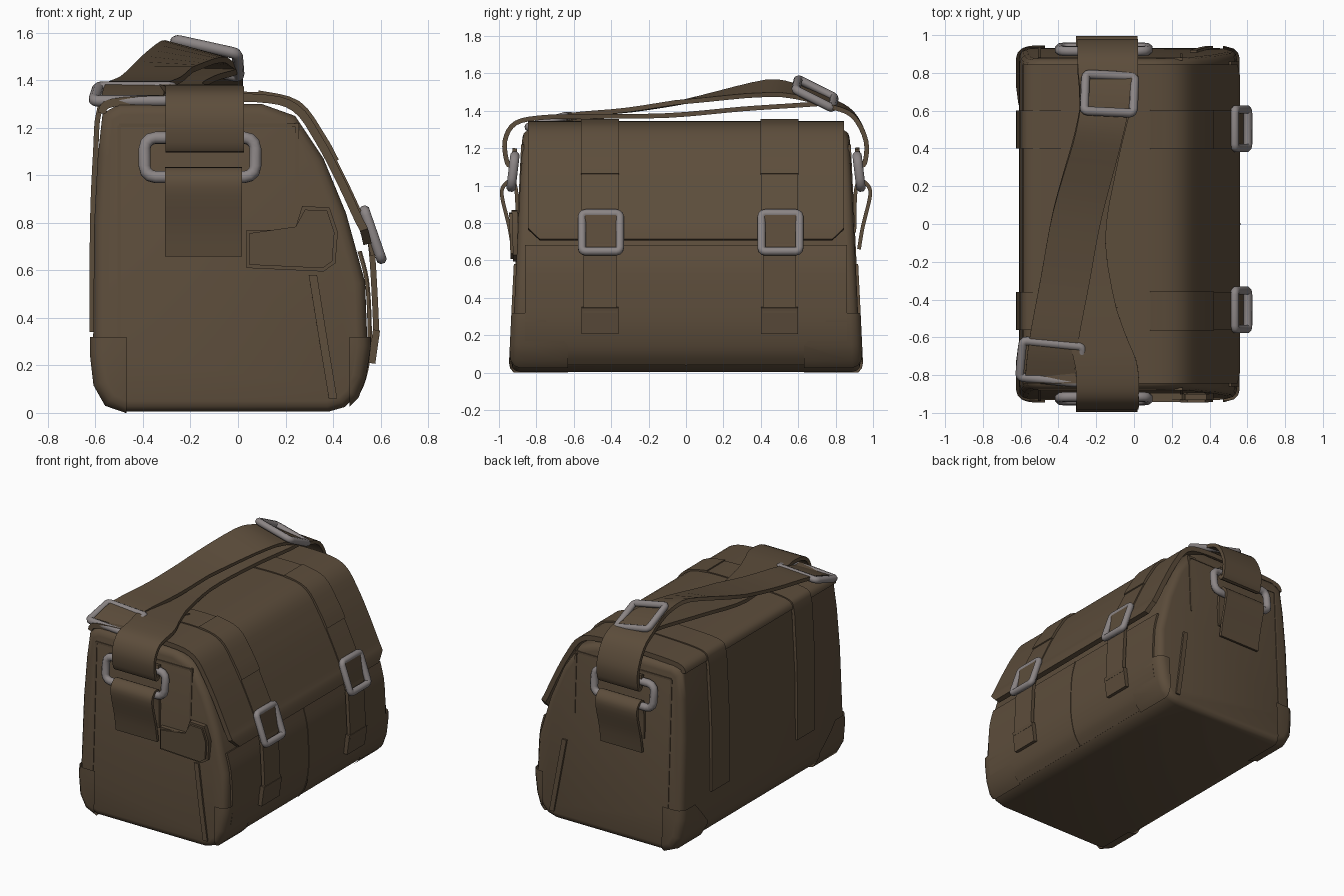
import bpy, bmesh, math
from mathutils import Vector as V

if "Cube" in bpy.data.objects:
    bpy.data.objects.remove(bpy.data.objects["Cube"])


def material(name, rgb):
    m = bpy.data.materials.new(name)
    m.diffuse_color = (*rgb, 1)
    m.use_nodes = True
    m.node_tree.nodes["Principled BSDF"].inputs["Base Color"].default_value = m.diffuse_color
    return m


CLOTH = material("brown_canvas", (0.108, 0.074, 0.044))
METAL = material("grey_metal", (0.26, 0.235, 0.235))


def finish(name, bm, mat, angle=35):
    bmesh.ops.recalc_face_normals(bm, faces=bm.faces)
    me = bpy.data.meshes.new(name)
    bm.to_mesh(me)
    bm.free()
    me.materials.append(mat)
    ob = bpy.data.objects.new(name, me)
    bpy.context.collection.objects.link(ob)
    bpy.context.view_layer.objects.active = ob
    ob.select_set(True)
    bpy.ops.object.shade_smooth_by_angle(angle=math.radians(angle))
    ob.select_set(False)
    return ob


def smooth(pts, n):
    """Catmull-Rom through points of any dimension."""
    out = []
    for i in range(len(pts) - 1):
        p = [V(pts[min(max(i + k, 0), len(pts) - 1)]) for k in (-1, 0, 1, 2)]
        for j in range(n):
            t = j / n
            out.append(0.5 * (2 * p[1] + (p[2] - p[0]) * t
                              + (2 * p[0] - 5 * p[1] + 4 * p[2] - p[3]) * t * t
                              + (3 * p[1] - p[0] - 3 * p[2] + p[3]) * t ** 3))
    return out + [V(pts[-1])]


def skin(bm, rings, closed):
    k = len(rings[0])
    for i in range(len(rings) if closed else len(rings) - 1):
        a, b = rings[i], rings[(i + 1) % len(rings)]
        for j in range(k):
            bm.faces.new((a[j], a[(j + 1) % k], b[(j + 1) % k], b[j]))
    if not closed:
        bm.faces.new(rings[0])
        bm.faces.new(rings[-1])


def ribbon(name, pts, axis, width, thick, n=4):
    """Flat strap along a path; axis may be a vector or a function of position."""
    path = smooth(pts, n)
    bm = bmesh.new()
    rings = []
    for i, p in enumerate(path):
        t = (path[min(i + 1, len(path) - 1)] - path[max(i - 1, 0)]).normalized()
        a = V(axis(p) if callable(axis) else axis).normalized()
        nrm = t.cross(a).normalized() * thick / 2
        w = (width(p) if callable(width) else width) / 2
        rings.append([bm.verts.new(p + a * w * x + nrm * y)
                      for x, y in ((-1, -1), (1, -1), (1, 1), (-1, 1))])
    skin(bm, rings, False)
    return finish(name, bm, CLOTH)


def frame(name, centre, u, v, w, h, r, corner=0.04):
    """Rounded rectangular wire ring in the u-v plane."""
    u, v = V(u).normalized(), V(v).normalized()
    ax = u.cross(v).normalized()
    bm = bmesh.new()
    rings = []
    for q, (sx, sy) in enumerate(((1, 1), (-1, 1), (-1, -1), (1, -1))):
        for k in range(4):
            a = math.radians(90 * q + 30 * k)
            d = u * math.cos(a) + v * math.sin(a)
            p = V(centre) + u * sx * (w / 2 - r - corner) + v * sy * (h / 2 - r - corner) + d * corner
            rings.append([bm.verts.new(p + r * (d * math.cos(b) + ax * math.sin(b)))
                          for b in (math.tau * (j + .5) / 8 for j in range(8))])
    skin(bm, rings, True)
    return finish(name, bm, METAL, 50)


def xz(pts, y=0, d=0):
    """Profile points placed at y, offset outwards by d."""
    out = []
    for i, p in enumerate(pts):
        t = (V(pts[min(i + 1, len(pts) - 1)]) - V(pts[max(i - 1, 0)])).normalized()
        out.append((p[0] - t[1] * d, y, p[1] + t[0] * d))
    return out


# Main body: side profile pulled along y, tapered and softened at the ends
PROFILE = [(-.47, .005), (.38, .005), (.45, .025), (.495, .07), (.525, .15), (.545, .28), (.535, .55),
           (.455, .84), (.36, 1.07), (.24, 1.25), (.1, 1.3), (-.5, 1.3), (-.57, 1.26), (-.59, 1.08),
           (-.605, .8), (-.61, .25), (-.595, .12), (-.55, .04)]


def body_mesh():
    bm = bmesh.new()
    ends = [[bm.verts.new((x, s * (.935 - .062 * z / 1.3), z)) for x, z in PROFILE] for s in (-1, 1)]
    skin(bm, ends, False)
    caps = [f for f in bm.faces if len(f.verts) > 4]
    edges = list({e for f in caps for e in f.edges})
    bmesh.ops.recalc_face_normals(bm, faces=bm.faces)
    bmesh.ops.bevel(bm, geom=edges, offset=.045, segments=3, profile=.5,
                    affect='EDGES', clamp_overlap=False)
    bmesh.ops.recalc_face_normals(bm, faces=bm.faces)
    return bm


finish("bag_body", body_mesh(), CLOTH, 50)

# Reinforced corner patches cut from a slightly inflated copy of the body
for sx in (-1, 1):
    for sy in (-1, 1):
        bm = body_mesh()
        bm.normal_update()
        for v, n in [(v, v.normal.copy()) for v in bm.verts]:
            v.co += n * .014
            v.co.z = max(v.co.z, 0)
        for co, no in (((sx * .47, 0, 0), (-sx, 0, 0)), ((0, sy * .63, 0), (0, -sy, 0)),
                       ((0, 0, .32), (0, 0, 1)), ((0, sy * .68, .2), (0, -sy, .9))):
            bmesh.ops.bisect_plane(bm, geom=bm.verts[:] + bm.edges[:] + bm.faces[:],
                                   plane_co=co, plane_no=no, clear_outer=True)
        finish("corner_patch", bm, CLOTH, 50)

# Front pocket with centre seam
POCKET = [(.51, .68), (.54, .56), (.551, .4), (.549, .25), (.52, .12), (.47, .045)]
ribbon("front_pocket", xz(POCKET), (0, 1, 0), 1.72, .014)
ribbon("pocket_seam", xz(POCKET, 0, .007), (0, 1, 0), .012, .008)

# Cover flap with clipped lower corners
FLAP = [(-.572, 1.26), (-.53, 1.305), (-.25, 1.322), (.08, 1.325), (.24, 1.285), (.34, 1.15),
        (.43, .98), (.505, .82), (.53, .77), (.545, .71)]
ribbon("cover_flap", xz(FLAP), (0, 1, 0),
       lambda p: 1.69 if p.z > .77 else 1.69 - 2.1 * (.77 - p.z), .035)

# Closing straps, keepers, buckles and tails
for y in (-.46, .5):
    ribbon("closing_strap", xz([(-.6, .34), (-.598, .8), (-.585, 1.1)] + FLAP[:-1] + [(.555, .66)], y, .014),
           (0, 1, 0), .2, .022)
    ribbon("strap_keeper", xz(FLAP[3:6] + [(.395, 1.05)], y, .024), (0, 1, 0), .205, .018)
    ribbon("strap_tail", xz([(.53, .85), (.555, .68), (.567, .5), (.575, .32)], y, .008), (0, 1, 0), .175, .025)
    ribbon("strap_tip", xz([(.575, .35), (.555, .21)], y, .008), (0, 1, 0), .2, .03)
    frame("front_buckle", (.568, y + .005, .75), (0, 1, 0), (-.08, 0, .23), .25, .26, .023, .02)

# End hardware: wide rings, lower tabs, piping and gusset folds
X = (1, 0, 0)
for s in (-1, 1):
    frame("side_ring", (-.16, s * .925, 1.075), X, (0, -s * .12, 1), .52, .22, .027, .045)
    ribbon("ring_tab", [(-.145, s * y, z) for y, z in
                        ((.925, .66), (.945, .78), (.985, .95), (.965, 1.01), (.925, 1.02), (.905, .95), (.9, .75))],
           X, .325, .02)
    for x0, x1, z0, z1 in ((-.5, -.5, .1, 1.21), (.25, .25, .78, 1.22)):
        ribbon("side_piping", [(x0, s * (.932 - .048 * z0), z0), (x1, s * (.932 - .048 * z1), z1)], X, .014, .016)
    ribbon("top_piping", [(-.5, s * .874, 1.21), (.25, s * .874, 1.21)], (0, 0, 1), .014, .016)
    ribbon("gusset_fold", [(.4, s * .925, .06), (.36, s * .917, .3), (.315, s * .903, .58)], X, .035, .035)
    ribbon("gusset_edge", [(.465, s * .9, .1), (.46, s * .895, .35), (.43, s * .89, .6)], X, .04, .03)

# Side ear: small folded flap on the near end
bm = bmesh.new()
EAR = [(.035, .61), (.36, .595), (.41, .63), (.42, .76), (.385, .865), (.27, .87), (.255, .77), (.035, .77)]
skin(bm, [[bm.verts.new((x, y - .03 * z, z)) for x, z in EAR] for y in (-.92, -.86)], False)
caps = [f for f in bm.faces if len(f.verts) > 4]
bmesh.ops.bevel(bm, geom=list({e for f in caps for e in f.edges}), offset=.014, segments=2,
                affect='EDGES', clamp_overlap=True)
finish("side_ear", bm, CLOTH)


# Shoulder strap: upper run, lower run and two slide buckles
def tilt(p):
    k = max(0, 1 - abs(p.y - .45) / .5)
    lean = max(0, 1 - abs(p.y) / .9)
    return (1, -.15 * lean, -.3 * k)


ribbon("shoulder_strap_upper",
       [(-.14, .915, 1.2), (-.14, .925, 1.12), (-.14, .955, 1.12), (-.14, .962, 1.24), (-.14, .89, 1.38),
        (-.14, .76, 1.445), (-.16, .6, 1.5), (-.2, .42, 1.52), (-.3, .05, 1.46), (-.365, -.3, 1.405),
        (-.425, -.62, 1.375), (-.445, -.8, 1.32)],
       tilt, lambda p: .32 if p.y > .8 else max(.26, .32 - .3 * (.8 - p.y)), .025)
ribbon("shoulder_strap_lower",
       [(-.14, -.915, 1.2), (-.14, -.925, 1.12), (-.14, -.955, 1.12), (-.14, -.968, 1.24), (-.14, -.91, 1.335),
        (-.145, -.76, 1.365), (-.2, -.55, 1.37), (-.28, -.1, 1.375), (-.22, .3, 1.41), (-.15, .6, 1.43),
        (-.13, .74, 1.44)],
       X, lambda p: .33 if p.y < -.7 else max(.26, .33 - .3 * (p.y + .7)), .025)
ribbon("strap_fold", [(-.445, -.8, 1.315), (-.42, -.72, 1.32), (-.3, -.6, 1.345), (-.2, -.45, 1.35)],
       (1, .1, 0), .26, .02)
frame("slide_buckle_low", (-.44, -.73, 1.342), (1, -.1, 0), (.1, 1, .3), .365, .25, .024, .02)
frame("slide_buckle_high", (-.13, .69, 1.492), (1, -.05, -.22), (.04, 1, -.5), .315, .265, .024, .02)
